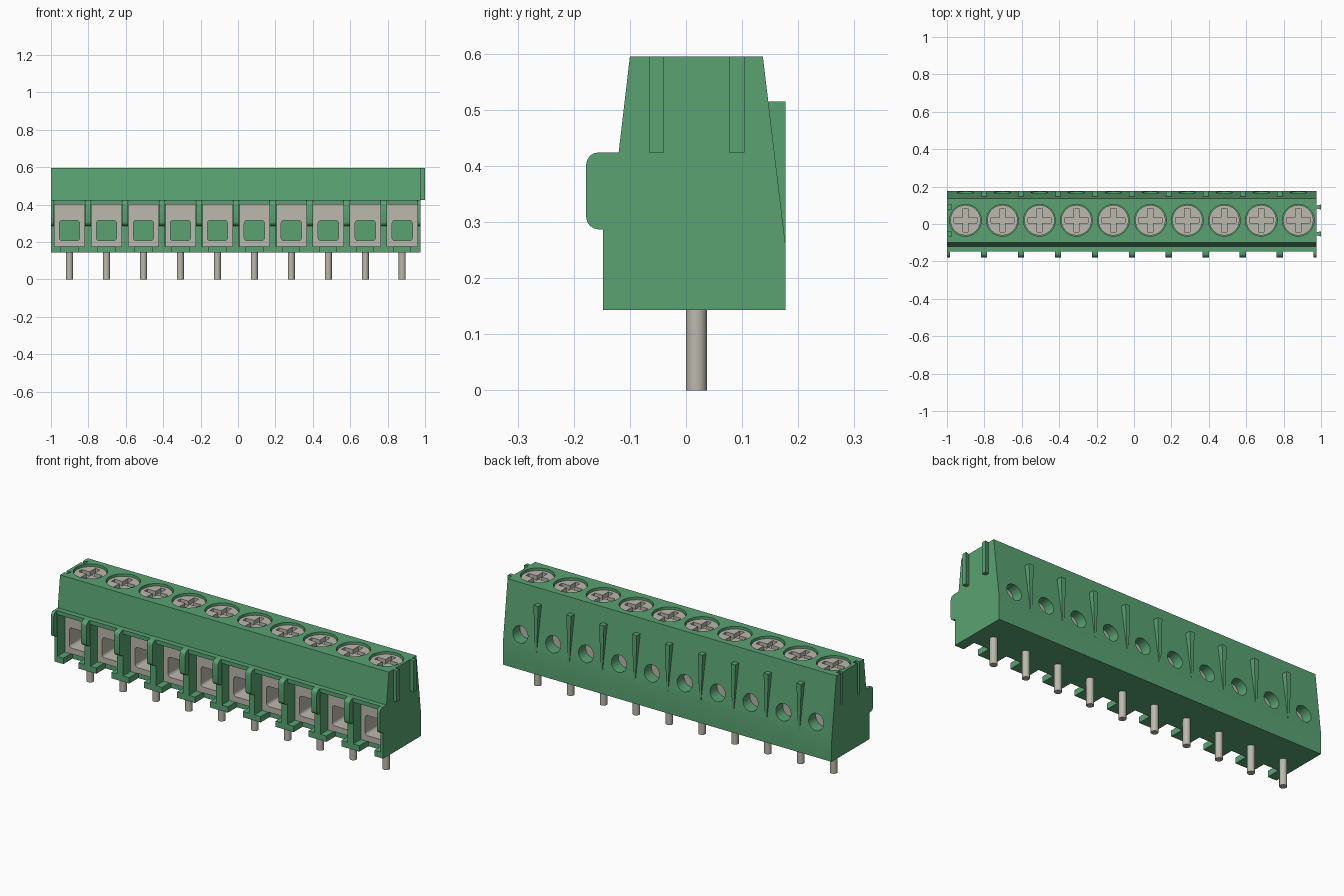
import bpy, bmesh
from math import cos, sin, pi, radians
from mathutils import Vector

if "Cube" in bpy.data.objects:
    bpy.data.objects.remove(bpy.data.objects["Cube"])

COUNT = 10
LEFT, RIGHT = -1.0, 0.977
PITCH = (RIGHT - LEFT) / COUNT
CENTRES = [LEFT + PITCH * (i + 0.5) for i in range(COUNT)]
BOUNDS = [LEFT + PITCH * i for i in range(COUNT + 1)]


def material(name, colour):
    m = bpy.data.materials.new(name)
    m.use_nodes = True
    m.diffuse_color = (*colour, 1)
    m.node_tree.nodes["Principled BSDF"].inputs["Base Color"].default_value = (*colour, 1)
    return m


GREEN = material("green plastic", (0.1, 0.365, 0.17))
METAL = material("warm grey metal", (0.5, 0.48, 0.42))


def prism(bm, pts, axis, lo, hi):
    """Extrude a flat outline along an axis; the outline uses the other two axes in order."""
    def place(p, t):
        c = list(p)
        c.insert("xyz".index(axis), t)
        return Vector(c)
    ends = [[bm.verts.new(place(p, t)) for p in pts] for t in (lo, hi)]
    faces = [bm.faces.new(ends[0]), bm.faces.new(ends[1])]
    for i in range(len(pts)):
        j = (i + 1) % len(pts)
        faces.append(bm.faces.new((ends[0][i], ends[0][j], ends[1][j], ends[1][i])))
    bmesh.ops.recalc_face_normals(bm, faces=faces)


def rect(u0, u1, v0, v1):
    return [(u0, v0), (u1, v0), (u1, v1), (u0, v1)]


def box(bm, x0, x1, y0, y1, z0, z1):
    prism(bm, rect(x0, x1, y0, y1), "z", z0, z1)


def circle(u, v, r, n=32):
    return [(u + r * cos(2 * pi * i / n), v + r * sin(2 * pi * i / n)) for i in range(n)]


def rounded(u0, u1, v0, v1, r, n=4):
    corners = [(u1 - r, v1 - r), (u0 + r, v1 - r), (u0 + r, v0 + r), (u1 - r, v0 + r)]
    return [(u + r * cos(pi / 2 * (k + i / n)), v + r * sin(pi / 2 * (k + i / n)))
            for k, (u, v) in enumerate(corners) for i in range(n + 1)]


def build(name, mat, fill):
    bm = bmesh.new()
    fill(bm)
    mesh = bpy.data.meshes.new(name)
    bm.to_mesh(mesh)
    bm.free()
    mesh.materials.append(mat)
    ob = bpy.data.objects.new(name, mesh)
    bpy.context.collection.objects.link(ob)
    return ob


def select(ob):
    bpy.ops.object.select_all(action="DESELECT")
    ob.select_set(True)
    bpy.context.view_layer.objects.active = ob


def cut(ob, fill):
    cutter = build("cutter", ob.data.materials[0], fill)
    cutter.hide_render = True
    mod = ob.modifiers.new("cut", "BOOLEAN")
    mod.operation, mod.solver, mod.object = "DIFFERENCE", "EXACT", cutter
    select(ob)
    bpy.ops.object.modifier_apply(modifier=mod.name)
    bpy.data.objects.remove(cutter)


def smooth(ob):
    select(ob)
    bpy.ops.object.shade_smooth_by_angle(angle=radians(35))


def each(shape):
    """Repeat a shape at every terminal position."""
    def fill(bm):
        for x in CENTRES:
            shape(bm, x)
    return fill


# Housing: extruded side profile
PROFILE = [(-0.148, 0.143), (0.177, 0.143), (0.177, 0.262), (0.137, 0.595),
           (-0.1, 0.595), (-0.12, 0.424), (-0.148, 0.424)]
body = build("housing", GREEN, lambda bm: prism(bm, PROFILE, "x", LEFT, RIGHT))

# Wire openings, pin slots, rear test holes and screw wells
cut(body, each(lambda bm, x: box(bm, x - 0.081, x + 0.081, -0.3, 0.08, 0.175, 0.402)))
cut(body, each(lambda bm, x: box(bm, x - 0.045, x + 0.045, -0.3, -0.07, 0.1, 0.2)))
cut(body, each(lambda bm, x: prism(bm, circle(x, 0.33, 0.045), "y", 0.105, 0.3)))
cut(body, each(lambda bm, x: prism(bm, circle(x, 0.02, 0.085), "z", 0.55, 0.7)))


# Interlocking rails on the left end and matching grooves on the right end
def dovetails(x, tip, z1):
    def fill(bm):
        for y in (-0.0525, 0.0905):
            prism(bm, [(x, y - 0.008), (tip, y - 0.0135), (tip, y + 0.0135), (x, y + 0.008)],
                  "z", 0.424, z1)
    return fill


cut(body, dovetails(LEFT - 0.001, LEFT + 0.024, 0.7))
smooth(body)
build("end_rails", GREEN, dovetails(RIGHT - 0.001, 1.0, 0.595))


# Rounded noses on the front dividers
def noses(bm):
    outline = rounded(-0.178, -0.10, 0.287, 0.424, 0.022)
    for x in BOUNDS:
        prism(bm, outline, "x", max(LEFT, x - 0.0165), min(RIGHT, x + 0.0165))


smooth(build("divider_noses", GREEN, noses))


# Wedge ribs between the rear holes, narrowing downwards
def ribs(bm):
    for x in BOUNDS[1:-1]:
        before = len(bm.verts)
        prism(bm, [(0.176, 0.262), (0.177, 0.262), (0.177, 0.515), (0.14, 0.515)],
              "x", x - 0.014, x + 0.014)
        bm.verts.ensure_lookup_table()
        for v in bm.verts[before:]:
            if v.co.z < 0.4:
                v.co.x = x + (v.co.x - x) * 0.4


build("rear_ribs", GREEN, ribs)

# Metal wire clamps with rounded square mouths
clamps = build("wire_clamps", METAL,
               each(lambda bm, x: box(bm, x - 0.0805, x + 0.0805, -0.085, 0.079, 0.1755, 0.4015)))
cut(clamps, each(lambda bm, x: prism(
    bm, rounded(x - 0.054, x + 0.054, 0.207, 0.316, 0.016), "y", -0.2, 0.2)))
smooth(clamps)

# Metal seen at the bottom of the rear holes
build("rear_contacts", METAL,
      each(lambda bm, x: prism(bm, circle(x, 0.33, 0.0445), "y", 0.1, 0.11)))

# Screws with cross recess
screws = build("screws", METAL,
               each(lambda bm, x: prism(bm, circle(x, 0.02, 0.081), "z", 0.545, 0.583)))


def cross(bm, x):
    a, b = 0.062, 0.014
    quarter = [(a, -b), (a, b), (b, b)]
    pts = []
    for k in range(4):
        c, s = round(cos(k * pi / 2)), round(sin(k * pi / 2))
        pts += [(x + u * c - v * s, 0.02 + u * s + v * c) for u, v in quarter]
    prism(bm, pts, "z", 0.56, 0.65)


cut(screws, each(cross))
smooth(screws)

# Solder pins
smooth(build("pins", METAL,
             each(lambda bm, x: prism(bm, circle(x, 0.0187, 0.0187, 24), "z", 0, 0.176))))
